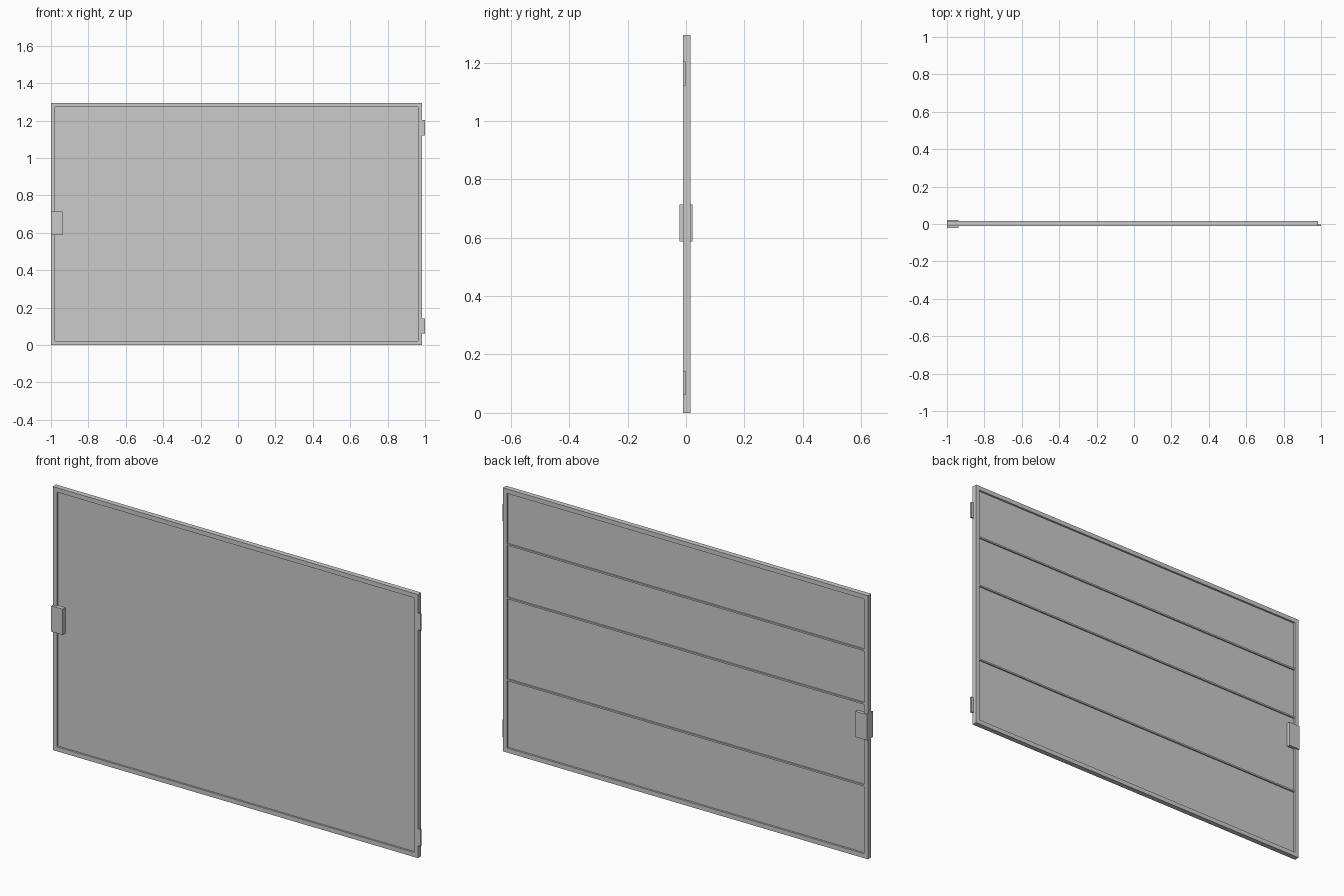
import bpy

cube = bpy.data.objects.get("Cube")
if cube:
    bpy.data.objects.remove(cube, do_unlink=True)

grey = bpy.data.materials.new("plain grey")
grey.use_nodes = True
colour = (0.6, 0.6, 0.6, 1)
grey.diffuse_color = colour
grey.node_tree.nodes["Principled BSDF"].inputs["Base Color"].default_value = colour


def box(name, x, y, z):
    """Flat-faced block spanning the given ranges."""
    bpy.ops.mesh.primitive_cube_add(size=1)
    ob = bpy.context.object
    ob.name = name
    spans = (x, y, z)
    ob.scale = [b - a for a, b in spans]
    ob.location = [(a + b) / 2 for a, b in spans]
    bpy.ops.object.transform_apply(location=True, rotation=True, scale=True)
    ob.data.materials.append(grey)
    return ob


LEFT, RIGHT, TOP = -1.0, 0.985, 1.295
RIM = 0.022
DEPTH = (-0.01, 0.0155)
inner_x = (LEFT + RIM, RIGHT - RIM)

# Outer frame: two full-height stiles with rails between them
box("frame_right_stile", (LEFT, LEFT + RIM), DEPTH, (0, TOP))
box("frame_left_stile", (RIGHT - RIM, RIGHT), DEPTH, (0, TOP))
box("frame_bottom_rail", inner_x, DEPTH, (0, RIM))
box("frame_top_rail", inner_x, DEPTH, (TOP - RIM, TOP))

# Recessed sheet filling the frame
box("panel", inner_x, (-0.001, 0.006), (RIM, TOP - RIM))

# Thin stiffening ribs on the back
for i, z in enumerate((0.355, 0.757, 1.02)):
    box(f"back_rib_{i + 1}", inner_x, (0.006, 0.013), (z - 0.004, z + 0.004))

# Lock case straddling the free edge
box("lock_case", (-1.0, -0.938), (-0.0227, 0.0227), (0.587, 0.713))

# Hinge leaves on the opposite edge
for name, z in (("lower_hinge", 0.102), ("upper_hinge", 1.162)):
    box(name, (RIGHT, 1.0), (-0.01, -0.002), (z - 0.041, z + 0.041))
